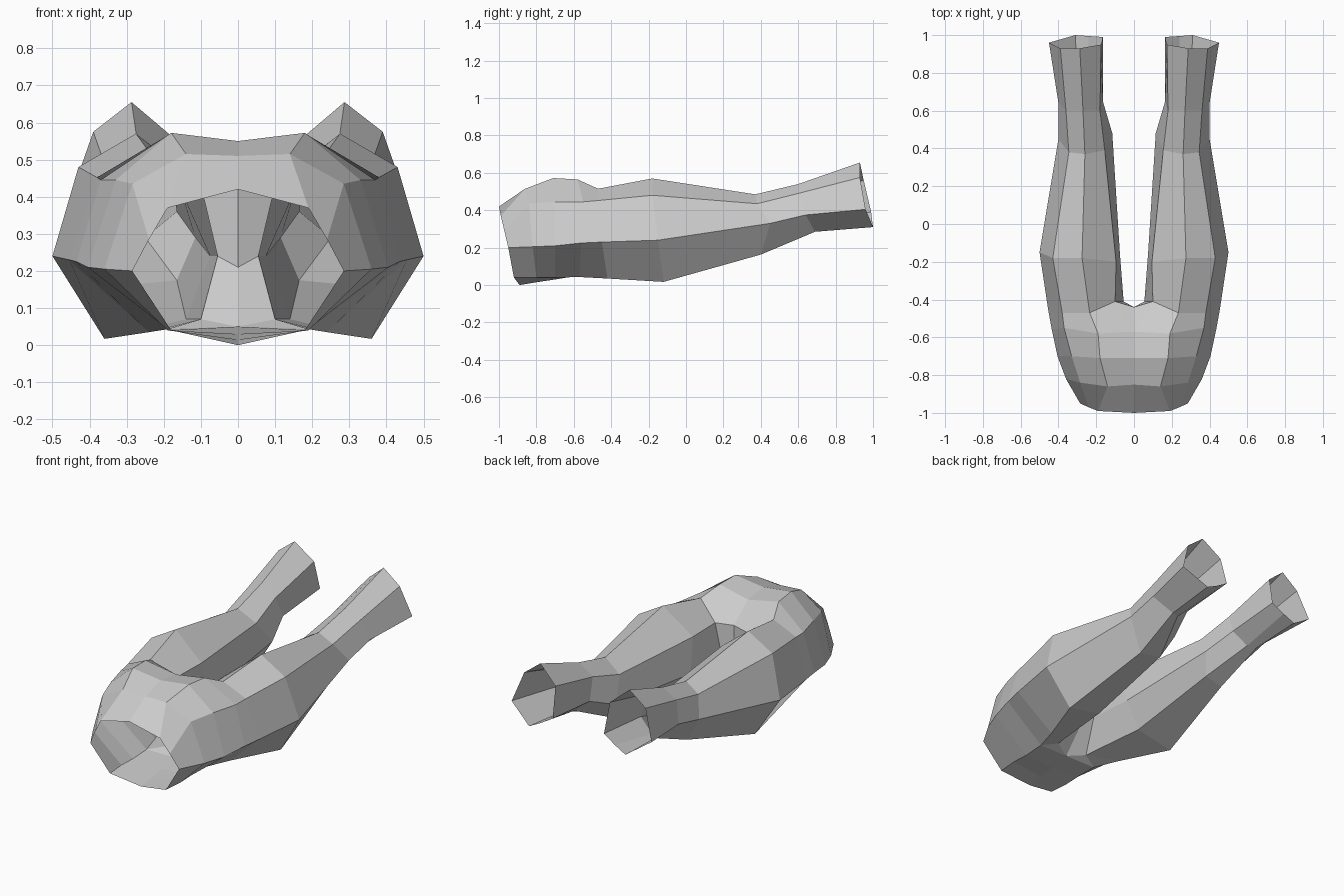
import bpy, bmesh

# Hip cross-sections (right half): top centre, top, upper outer, outer, bottom, bottom centre
HIP = [
    [(0, -1, .42), (.19, -.99, .37), (.24, -.97, .285), (.285, -.95, .2), (.18, -.92, .04), (0, -.89, 0)],
    [(0, -.85, .51), (.14, -.86, .515), (.285, -.84, .435), (.36, -.82, .205), (.19, -.8, .04), (0, -.8, .015)],
    [(0, -.71, .55), (.18, -.71, .572), (.33, -.7, .445), (.405, -.7, .21), (.185, -.7, .04), (0, -.7, .03)],
    [(0, -.57, .53), (.19, -.58, .565), (.37, -.55, .445), (.435, -.56, .225), (.19, -.57, .043), (0, -.58, .05)],
]
# Leg cross-sections: top, upper outer, outer, bottom, inner bottom, lower inner, upper inner
LEG = [
    [(.235, -.47, .515), (.38, -.47, .452), (.455, -.45, .23), (.24, -.42, .035), (.1, -.53, .07), (.055, -.41, .24), (.1, -.41, .43)],
    [(.275, -.18, .57), (.43, -.18, .48), (.5, -.15, .24), (.36, -.12, .017), (.14, -.13, .07), (.075, -.15, .24), (.095, -.2, .43)],
    [(.26, .37, .485), (.345, .38, .435), (.4, .45, .33), (.29, .4, .163), (.165, .42, .175), (.115, .48, .29), (.155, .39, .42)],
    [(.27, .6, .54), (.36, .6, .49), (.4, .64, .375), (.3, .69, .285), (.25, .67, .29), (.165, .65, .36), (.18, .6, .48)],
    [(.287, .93, .655), (.39, .93, .575), (.45, .96, .405), (.31, 1, .31), (.24, .995, .345), (.165, .99, .39), (.175, .95, .56)],
]

bm = bmesh.new()


def ring(points):
    return [bm.verts.new(p) for p in points]


def bridge(a, b, closed):
    n = len(a)
    for i in range(n if closed else n - 1):
        j = (i + 1) % n
        bm.faces.new((a[i], a[j], b[j], b[i]))


hips = [ring(r) for r in HIP]
legs = [ring(r) for r in LEG]

# Open waist and tubular legs
for a, b in zip(hips, hips[1:]):
    bridge(a, b, False)
for a, b in zip(legs, legs[1:]):
    bridge(a, b, True)

# Join hip to leg on the outer side
h, g = hips[-1], legs[0]
bridge(h[1:5], g[:4], False)

# Seat and crotch between the legs
seat, crotch = ring([(0, -.44, .43), (0, -.44, .21)])
for f in ((h[0], h[1], g[0], g[6]), (h[0], g[6], seat),
          (seat, g[6], g[5], crotch), (h[4], g[3], g[4]),
          (g[4], g[5], crotch, h[5]), (h[4], g[4], h[5])):
    bm.faces.new(f)

bmesh.ops.recalc_face_normals(bm, faces=bm.faces)
# Make the open shell face outward, judged by a face on the outer thigh
outer = max(bm.faces, key=lambda f: f.calc_center_median().x)
if outer.normal.x < 0:
    bmesh.ops.reverse_faces(bm, faces=bm.faces)

mesh = bpy.data.meshes.new("trousers")
bm.to_mesh(mesh)
bm.free()
trousers = bpy.data.objects.new("trousers", mesh)
bpy.context.collection.objects.link(trousers)

# Left half
mirror = trousers.modifiers.new("mirror", 'MIRROR')
mirror.use_clip = True
